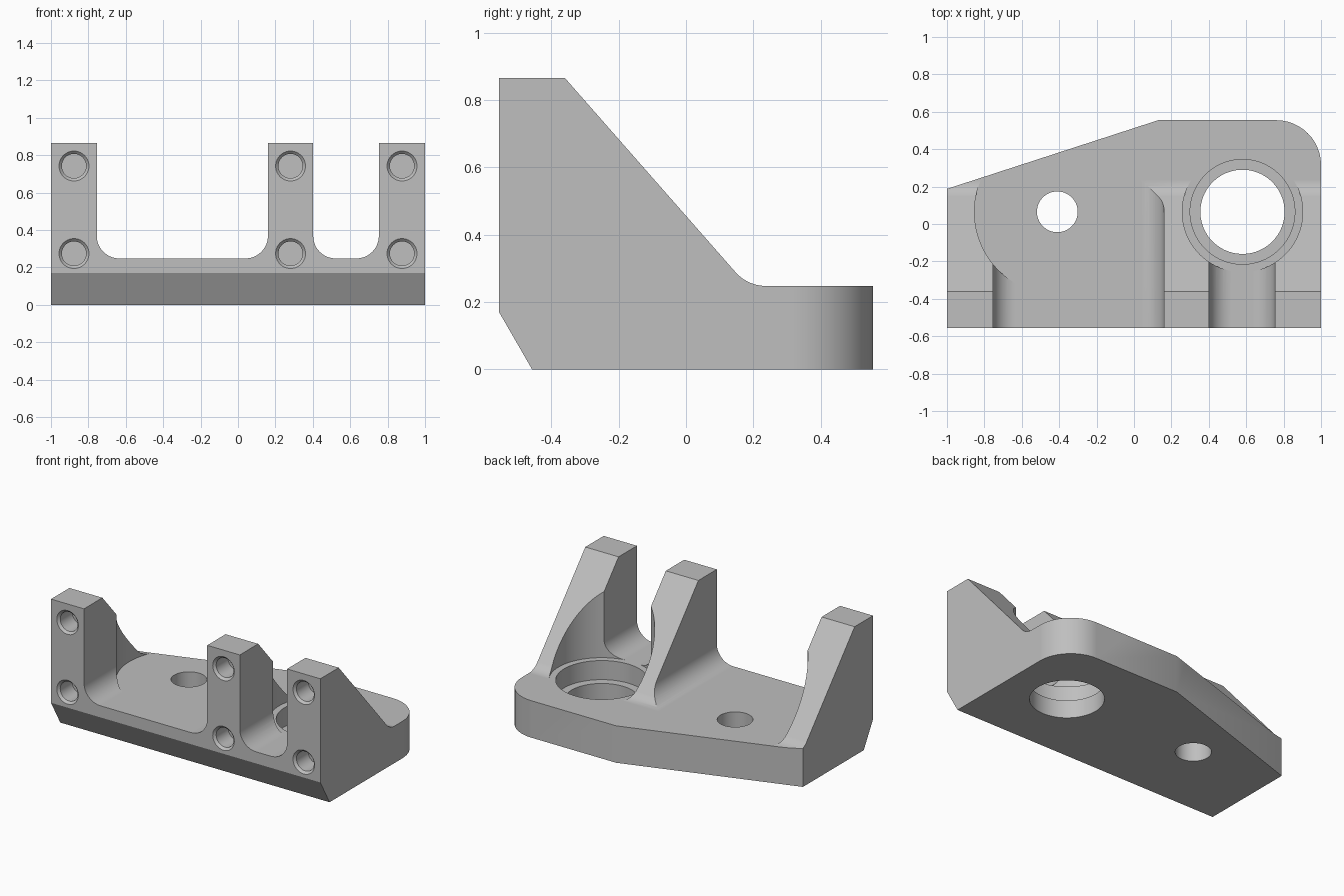
import bpy, bmesh, math
from mathutils import Vector

cube = bpy.data.objects.get("Cube")
if cube:
    bpy.data.objects.remove(cube, do_unlink=True)

FLOOR = 0.248      # top of the base plate
FRONT = -0.555     # mounting face

metal = bpy.data.materials.new("plain grey metal")
metal.use_nodes = True
grey = (0.52, 0.52, 0.52, 1)
metal.diffuse_color = grey
metal.node_tree.nodes["Principled BSDF"].inputs["Base Color"].default_value = grey


def rounded(points, steps=12):
    """Expand points given as (a, b, radius) into tangent arcs."""
    out = []
    for i, p in enumerate(points):
        c = Vector(p[:2])
        if len(p) == 2:
            out.append(c)
            continue
        u = (Vector(points[i - 1][:2]) - c).normalized()
        v = (Vector(points[(i + 1) % len(points)][:2]) - c).normalized()
        half = u.angle(v) / 2
        centre = c + (u + v).normalized() * (p[2] / math.sin(half))
        start = c + u * (p[2] / math.tan(half)) - centre
        end = c + v * (p[2] / math.tan(half)) - centre
        sweep = math.pi - 2 * half
        for k in range(steps + 1):
            t = sweep * k / steps
            out.append(centre + (start * math.sin(sweep - t) + end * math.sin(t)) / math.sin(sweep))
    return out


def finish(name, bm):
    bmesh.ops.recalc_face_normals(bm, faces=bm.faces)
    mesh = bpy.data.meshes.new(name)
    bm.to_mesh(mesh)
    bm.free()
    mesh.materials.append(metal)
    ob = bpy.data.objects.new(name, mesh)
    bpy.context.collection.objects.link(ob)
    return ob


def prism(name, points, axis, lo, hi):
    """Extrude a rounded profile along the x, y or z axis."""
    place = {"x": lambda p, d: (d, p.x, p.y),
             "y": lambda p, d: (p.x, d, p.y),
             "z": lambda p, d: (p.x, p.y, d)}[axis]
    bm = bmesh.new()
    face = bm.faces.new([bm.verts.new(place(p, lo)) for p in rounded(points)])
    new = bmesh.ops.extrude_face_region(bm, geom=[face])["geom"]
    shift = Vector(place(Vector((0, 0)), hi - lo))
    bmesh.ops.translate(bm, vec=shift, verts=[g for g in new if isinstance(g, bmesh.types.BMVert)])
    return finish(name, bm)


def lathe(name, centre, axis, rings, sides=64):
    """Stack circles given as (radius, position along the axis)."""
    bm = bmesh.new()
    loops = []
    for r, d in rings:
        loop = []
        for k in range(sides):
            a = math.tau * k / sides
            p, q = centre[0] + r * math.cos(a), centre[1] + r * math.sin(a)
            loop.append(bm.verts.new((p, q, d) if axis == "z" else (p, d, q)))
        loops.append(loop)
    for a, b in zip(loops, loops[1:]):
        for k in range(sides):
            n = (k + 1) % sides
            bm.faces.new((a[k], a[n], b[n], b[k]))
    bm.faces.new(loops[0])
    bm.faces.new(loops[-1])
    return finish(name, bm)


def combine(target, tool, operation="DIFFERENCE"):
    tool.hide_render = True
    mod = target.modifiers.new("cut", "BOOLEAN")
    mod.operation, mod.solver, mod.object = operation, "EXACT", tool
    bpy.context.view_layer.objects.active = target
    bpy.ops.object.modifier_apply(modifier=mod.name)
    bpy.data.objects.remove(tool, do_unlink=True)


# Body from the side profile, trimmed to the plan outline
bracket = prism("mounting_bracket", [
    (FRONT, 0.17), (-0.457, 0), (0.7, 0), (0.7, FLOOR),
    (0.183, FLOOR, 0.12), (-0.36, 0.866), (FRONT, 0.866)], "x", -1.1, 1.1)
combine(bracket, prism("plan_outline", [
    (-1, -0.7), (1, -0.7), (1, 0.555, 0.24), (0.13, 0.555), (-1, 0.188)],
    "z", -0.2, 1.2), "INTERSECT")

# Rounded slots between the three uprights
for left, right in ((-0.755, 0.16), (0.402, 0.753)):
    combine(bracket, prism("slot", [
        (left, 1.2), (left, FLOOR, 0.12), (right, FLOOR, 0.12), (right, 1.2)], "y", -0.8, 0.8))

# Clearance around both vertical holes
small, large = (-0.41, 0.065), (0.58, 0.065)
combine(bracket, lathe("small_clearance", small, "z", [(0.443, FLOOR), (0.443, 1.2)], 96))
combine(bracket, lathe("large_clearance", large, "z", [(0.322, FLOOR), (0.322, 1.2)], 96))

# Through hole and stepped bore
combine(bracket, lathe("small_hole", small, "z", [(0.109, -0.2), (0.109, 0.5)]))
combine(bracket, lathe("stepped_bore", large, "z",
                       [(0.225, -0.2), (0.225, 0.12), (0.28, 0.12), (0.28, 0.5)], 96))

# Chamfered blind bolt holes in the front of each upright
for x in (-0.877, 0.281, 0.877):
    for z in (0.274, 0.742):
        combine(bracket, lathe("bolt_hole", (x, z), "y", [
            (0.095, FRONT - 0.015), (0.08, FRONT), (0.065, FRONT + 0.015),
            (0.065, FRONT + 0.14)], 40))

# Smooth the curved walls, keep flat faces flat
bpy.ops.object.select_all(action="DESELECT")
bracket.select_set(True)
bpy.context.view_layer.objects.active = bracket
bpy.ops.object.shade_smooth_by_angle(angle=math.radians(25))
weighted = bracket.modifiers.new("flat_faces", "WEIGHTED_NORMAL")
weighted.keep_sharp = True
